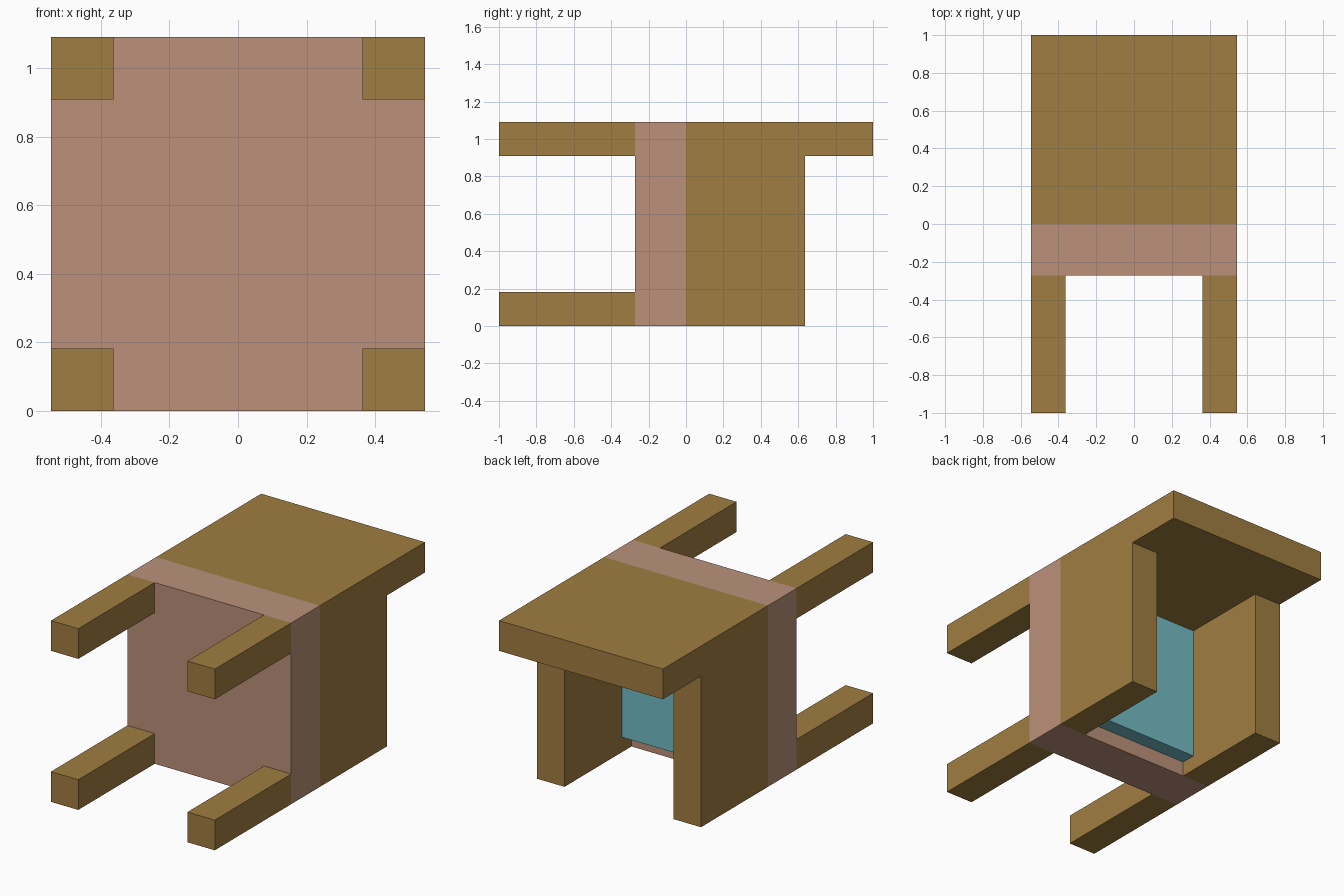
import bpy
import bmesh
from mathutils import Matrix, Vector

if "Cube" in bpy.data.objects:
    bpy.data.objects.remove(bpy.data.objects["Cube"], do_unlink=True)

U = 1 / 11  # grid module: the chair is 12 x 22 x 12 modules


def linear(c):
    c /= 255
    return c / 12.92 if c <= 0.04045 else ((c + 0.055) / 1.055) ** 2.4


def material(name, rgb):
    colour = [linear(c) for c in rgb] + [1.0]
    mat = bpy.data.materials.new(name)
    mat.use_nodes = True
    mat.diffuse_color = colour
    bsdf = mat.node_tree.nodes["Principled BSDF"]
    bsdf.inputs["Base Color"].default_value = colour
    bsdf.inputs["Roughness"].default_value = 0.8
    return mat


wood = material("brown wood", (160, 125, 65))
pink = material("dusty pink", (187, 145, 122))
teal = material("teal fabric", (114, 188, 197))


def box(name, low, high, mat):
    """Axis-aligned box between two corners given in modules."""
    low, high = Vector(low) * U, Vector(high) * U
    mesh = bpy.data.meshes.new(name)
    bm = bmesh.new()
    bmesh.ops.create_cube(bm, size=1, matrix=Matrix.Diagonal((*(high - low), 1)))
    bm.to_mesh(mesh)
    bm.free()
    mesh.materials.append(mat)
    obj = bpy.data.objects.new(name, mesh)
    obj.location = (low + high) / 2
    bpy.context.collection.objects.link(obj)
    return obj


# Seat slab with the cushion set between the armrests
box("seat", (-6, -3, 0), (6, 0, 12), pink)
box("cushion", (-4, 0, 1), (4, 1, 10), teal)

# Backrest across the full width
box("backrest", (-6, 0, 10), (6, 11, 12), wood)

# Armrests and legs, one pair per side
for side, x in (("right", -6), ("left", 4)):
    box(side + "_armrest", (x, 0, 0), (x + 2, 7, 10), wood)
    for end, z in (("front", 0), ("rear", 10)):
        box(f"{side}_{end}_leg", (x, -11, z), (x + 2, -3, z + 2), wood)
